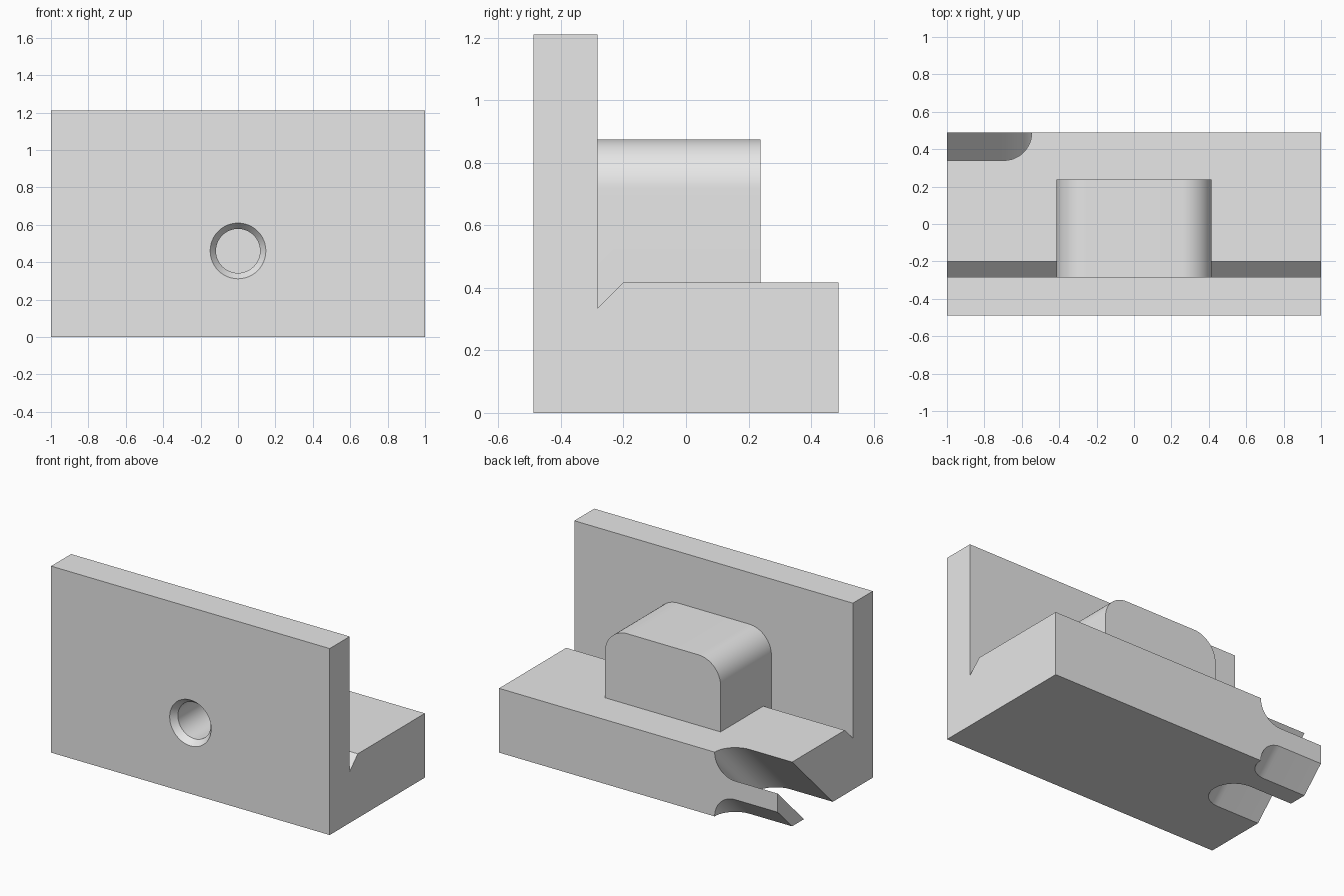
import bpy
import bmesh
from math import sin, cos, pi
from mathutils import Vector

cube = bpy.data.objects.get("Cube")
if cube:
    bpy.data.objects.remove(cube)

grey = bpy.data.materials.new("light_grey")
grey.use_nodes = True
grey.diffuse_color = (0.8, 0.8, 0.8, 1)
grey.node_tree.nodes["Principled BSDF"].inputs["Base Color"].default_value = (0.8, 0.8, 0.8, 1)


def loft(name, rings):
    """Closed solid skinned through rings of equal point count."""
    bm = bmesh.new()
    loops = [[bm.verts.new(p) for p in ring] for ring in rings]
    n = len(loops[0])
    for a, b in zip(loops, loops[1:]):
        for i in range(n):
            j = (i + 1) % n
            bm.faces.new((a[i], a[j], b[j], b[i]))
    bm.faces.new(loops[0])
    bm.faces.new(loops[-1])
    bmesh.ops.recalc_face_normals(bm, faces=bm.faces)
    mesh = bpy.data.meshes.new(name)
    bm.to_mesh(mesh)
    bm.free()
    mesh.materials.append(grey)
    obj = bpy.data.objects.new(name, mesh)
    bpy.context.collection.objects.link(obj)
    return obj


def sweep(name, points, offset):
    pts = [Vector(p) for p in points]
    return loft(name, [pts, [p + Vector(offset) for p in pts]])


def arc(cx, cz, r, start, end, steps):
    angles = [start + (end - start) * i / steps for i in range(steps + 1)]
    return [(cx + r * cos(a), cz + r * sin(a)) for a in angles]


def combine(target, tool, operation):
    mod = target.modifiers.new("combine", 'BOOLEAN')
    mod.operation = operation
    mod.solver = 'EXACT'
    mod.object = tool
    bpy.context.view_layer.objects.active = target
    bpy.ops.object.modifier_apply(modifier=mod.name)
    bpy.data.objects.remove(tool)


# Base block and upright wall, with the sloped relief groove between them
BACK, BASE_TOP, WALL_BACK = 0.488, 0.417, -0.283
profile = [(-BACK, 0), (BACK, 0), (BACK, BASE_TOP), (-0.2, BASE_TOP),
           (WALL_BACK, 0.334), (WALL_BACK, 1.21), (-BACK, 1.21)]
bracket = sweep("bracket", [(-1, y, z) for y, z in profile], (2, 0, 0))

# Rounded boss behind the wall
W, TOP, R = 0.415, 0.875, 0.16
outline = [(-W, 0.2), (W, 0.2)]
outline += arc(W - R, TOP - R, R, 0, pi / 2, 16)
outline += arc(R - W, TOP - R, R, pi / 2, pi, 16)
boss = sweep("boss", [(x, -0.38, z) for x, z in outline], (0, 0.618, 0))
combine(bracket, boss, 'UNION')

# Two round-ended diagonal slots at the rear corner
for height in (BASE_TOP, 0):
    outline = [(-1.2, height + 0.148)]
    outline += arc(-0.695, height, 0.148, pi / 2, -pi / 2, 24)
    outline += [(-1.2, height - 0.148)]
    slot = sweep("slot_cutter", [(x, BACK - 0.75, z - 0.75) for x, z in outline],
                 (0, 1.1, 1.1))
    combine(bracket, slot, 'DIFFERENCE')

# Countersunk blind hole in the front
rings = []
for y, r in ((-0.528, 0.18), (-0.448, 0.118), (0.1, 0.118)):
    rings.append([(x, y, z) for x, z in arc(0, 0.46, r, 0, 2 * pi, 48)[:-1]])
combine(bracket, loft("hole_cutter", rings), 'DIFFERENCE')

bpy.ops.object.select_all(action='DESELECT')
bracket.select_set(True)
bpy.context.view_layer.objects.active = bracket
bpy.ops.object.shade_smooth_by_angle(angle=pi / 6)
